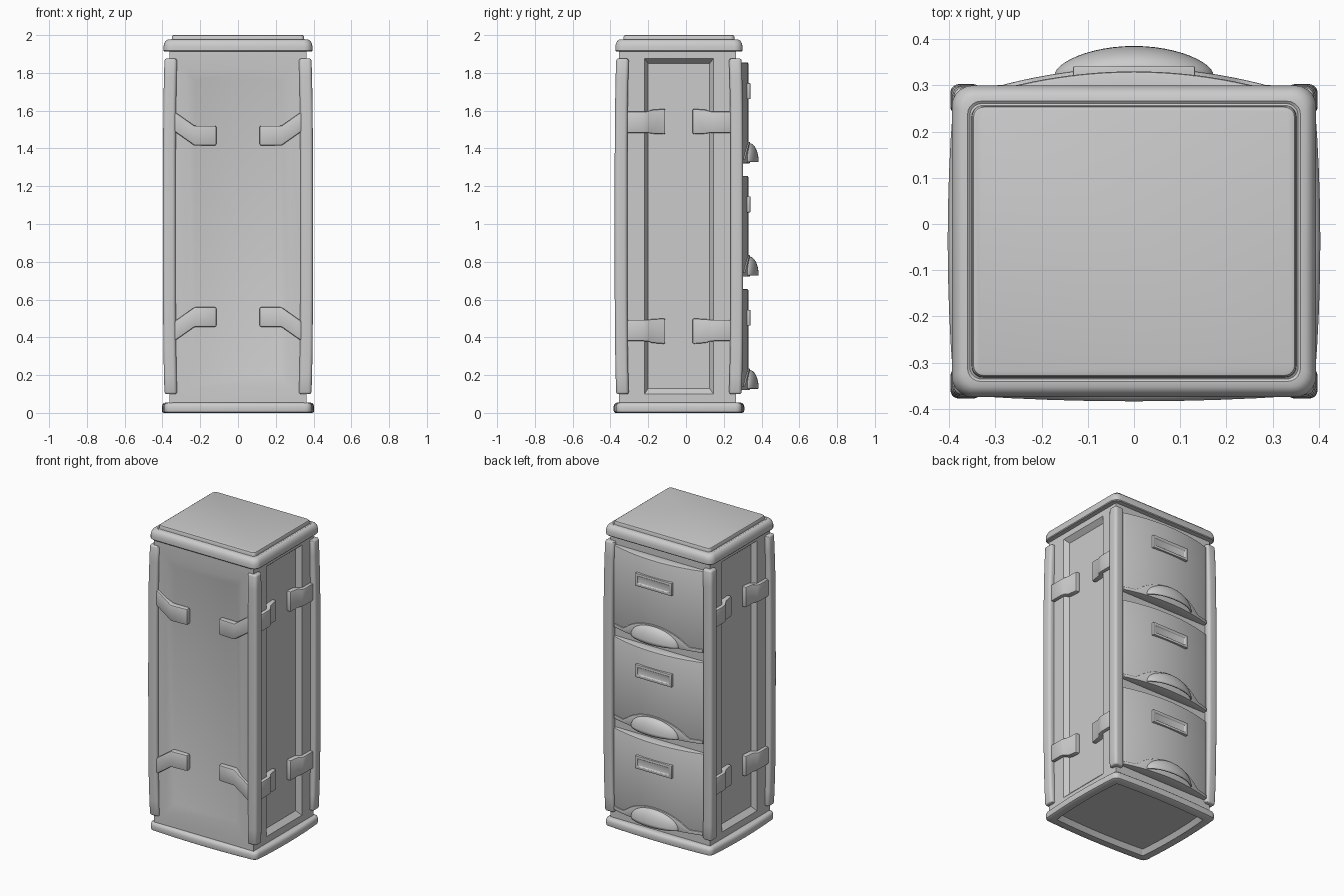
import bpy, bmesh, math
from mathutils import Vector

if "Cube" in bpy.data.objects:
    bpy.data.objects.remove(bpy.data.objects["Cube"])

YC = -0.0375          # middle of the cabinet body in y
ZC = 0.9875           # mirror height of the straps


def finish(name, bm, bevel=0.0, seg=2):
    bmesh.ops.remove_doubles(bm, verts=bm.verts, dist=1e-5)
    bmesh.ops.recalc_face_normals(bm, faces=bm.faces)
    if bevel:
        es = [e for e in bm.edges if e.is_manifold and e.calc_face_angle() > 0.6]
        bmesh.ops.bevel(bm, geom=es, offset=bevel, segments=seg, profile=0.5,
                        affect='EDGES', clamp_overlap=True)
    me = bpy.data.meshes.new(name)
    bm.to_mesh(me)
    bm.free()
    ob = bpy.data.objects.new(name, me)
    bpy.context.collection.objects.link(ob)
    bpy.ops.object.select_all(action='DESELECT')
    ob.select_set(True)
    bpy.context.view_layer.objects.active = ob
    bpy.ops.object.shade_smooth_by_angle(angle=math.radians(35))
    return ob


def loft(bm, rings):
    """Skin a list of closed rings and cap both ends."""
    vs = [[bm.verts.new(p) for p in r] for r in rings]
    n = len(vs[0])
    for a, b in zip(vs, vs[1:]):
        for i in range(n):
            j = (i + 1) % n
            bm.faces.new((a[i], a[j], b[j], b[i]))
    bm.faces.new(vs[0])
    bm.faces.new(vs[-1])


def rounded_ring(cx, cy, hx, hy, r, z, bow=0.0, steps=5, mids=8):
    """Rounded rectangle whose sides can bulge outward."""
    pts = []
    for k, (sx, sy) in enumerate(((1, 1), (-1, 1), (-1, -1), (1, -1))):
        for i in range(steps + 1):
            a = math.pi / 2 * (k + i / steps)
            pts.append(Vector((sx * (hx - r) + r * math.cos(a),
                               sy * (hy - r) + r * math.sin(a), z)))
        nx, ny = ((0, 1), (-1, 0), (0, -1), (1, 0))[k]
        tx, ty = -ny, nx
        half = (hx if nx == 0 else hy) - r
        dist = hy if nx == 0 else hx
        if bow:
            for i in range(1, mids):
                t = 2 * i / mids - 1
                d = dist + bow * (1 - t * t)
                pts.append(Vector((nx * d + tx * t * half, ny * d + ty * t * half, z)))
    return [p + Vector((cx, cy, 0)) for p in pts]


def tray(name, hx, hy, r, profile, bow=0.0):
    bm = bmesh.new()
    loft(bm, [rounded_ring(0, YC, hx - i, hy - i, max(r - i * 0.5, 0.008), z, bow)
              for i, z in profile])
    return finish(name, bm)


def slab(name, sections, place, bevel):
    """Sections (u, z low, z high, inner depth, outer depth) skinned along u."""
    bm = bmesh.new()
    loft(bm, [[place(u, d, z) for d, z in ((d0, zl), (d1, zl), (d1, zh), (d0, zh))]
              for u, zl, zh, d0, d1 in sections])
    return finish(name, bm, bevel)


def box(bm, lo, hi):
    r = bmesh.ops.create_cube(bm, size=1)
    for v in r['verts']:
        v.co = [hi[k] if v.co[k] > 0 else lo[k] for k in range(3)]


def sink(bm, normal, rects):
    """Inset the face with this normal to given rectangles at given levels."""
    bm.normal_update()
    f = max(bm.faces, key=lambda q: q.normal.dot(normal) * q.calc_area())
    ax = [k for k in range(3) if abs(normal[k]) < 0.5]
    dep = 3 - sum(ax)
    for u0, u1, w0, w1, level in rects:
        bmesh.ops.inset_individual(bm, faces=[f], thickness=0.004)
        c = f.calc_center_median()
        for v in f.verts:
            v.co[ax[0]] = u1 if v.co[ax[0]] > c[ax[0]] else u0
            v.co[ax[1]] = w1 if v.co[ax[1]] > c[ax[1]] else w0
            v.co[dep] = level


# Cap and plinth
tray("cap", 0.394, 0.337, 0.045,
     [(0.03, 1.912), (0.004, 1.913), (0, 1.918), (0, 1.94), (0.004, 1.957), (0.012, 1.97),
      (0.022, 1.976), (0.034, 1.977), (0.039, 1.973), (0.043, 1.976), (0.044, 1.992),
      (0.047, 1.998), (0.053, 2.0)])
tray("plinth", 0.391, 0.334, 0.035,
     [(0.075, 0.03), (0.055, 0.0), (0.01, 0.0), (0.002, 0.005), (0, 0.014), (0, 0.034),
      (0.004, 0.046), (0.012, 0.053), (0.025, 0.055)], bow=0.012)

# Carcass with recessed front and side panels
bm = bmesh.new()
box(bm, (-0.362, -0.355, 0.05), (0.362, 0.266, 1.915))
sink(bm, Vector((0, -1, 0)), [(-0.275, 0.275, 0.14, 1.82, -0.355),
                              (-0.225, 0.225, 0.2, 1.76, -0.335)])
for s in (-1, 1):
    sink(bm, Vector((s, 0, 0)), [(-0.22, 0.145, 0.1, 1.875, s * 0.362),
                                 (-0.2, 0.125, 0.13, 1.85, s * 0.332)])
finish("carcass", bm)

# Corner posts, slightly barrelled towards the ends
for sx in (-1, 1):
    for sy in (-1, 1):
        rings = []
        for z, i in ((0.1, 0.008), (0.103, 0.003), (0.11, 0), (0.2, 0), (0.35, 0), (0.6, 0),
                     (ZC, 0), (1.375, 0), (1.625, 0), (1.775, 0), (1.865, 0),
                     (1.872, 0.003), (1.875, 0.008)):
            d = 0.008 * abs((z - ZC) / 0.8875) ** 4
            rings.append(rounded_ring(sx * (0.3635 - d), YC + sy * (0.3065 - d),
                                      0.0335 - i, 0.0335 - i, 0.018 - i, z))
        bm = bmesh.new()
        loft(bm, rings)
        finish("corner_post", bm)

# Straps on the front and the sides, mirrored in both directions
front = [(0.335, 1.488, 1.593, -0.33, -0.372), (0.315, 1.475, 1.58, -0.33, -0.372),
         (0.23, 1.415, 1.52, -0.33, -0.372), (0.115, 1.415, 1.52, -0.33, -0.366)]
side = [(0.275, 1.482, 1.595, 0.33, 0.384), (0.19, 1.482, 1.595, 0.33, 0.384),
        (0.165, 1.482, 1.597, 0.325, 0.38), (0.14, 1.478, 1.605, 0.32, 0.364),
        (0.0725, 1.475, 1.61, 0.32, 0.358)]
for s in (-1, 1):
    for low in (False, True):
        def zz(z, low=low):
            return 2 * ZC - z if low else z
        slab("front_strap", front, lambda u, d, z: (s * u, d, zz(z)), 0.008)
        for t in (-1, 1):
            slab("side_strap", side, lambda u, d, z: (s * d, YC + t * u, zz(z)), 0.008)


# Drawers with bowed fronts
def bow(x):
    return 0.33 - 0.46 * x * x


def back(u, d, z):
    return (u, d, z)


N = 24
for k in range(3):
    z0 = 0.125 + 0.6 * k
    xs = [-0.329 + 0.658 * i / N for i in range(N + 1)]
    slab("drawer_front", [(x, z0, z0 + 0.53, 0.24, bow(x)) for x in xs], back, 0.006)

    # Raised lip swelling around the handle
    def lip(x):
        return z0 + 0.018 + 0.092 * max(0.0, 1 - (x / 0.23) ** 2) ** 0.8
    slab("drawer_lip", [(x * 0.98, z0 - 0.004, lip(x * 0.98), 0.25, bow(x * 0.98) + 0.008)
                        for x in xs], back, 0.003)

    # Cup handle, a hollow quarter dome open below
    bm = bmesh.new()
    U, V = 24, 8
    g = []
    for i in range(U + 1):
        u = math.pi * i / U
        x, s = 0.172 * math.cos(u), math.sin(u)
        g.append([bm.verts.new((x, bow(x) + 0.005 + 0.05 * s * math.cos(v),
                                z0 + 0.003 + 0.1 * s * math.sin(v)))
                  for v in (math.pi / 2 * j / V for j in range(V + 1))])
    for i in range(U):
        for j in range(V):
            bm.faces.new((g[i][j], g[i + 1][j], g[i + 1][j + 1], g[i][j + 1]))
    bmesh.ops.remove_doubles(bm, verts=bm.verts, dist=1e-5)
    bmesh.ops.recalc_face_normals(bm, faces=bm.faces)
    if sum(f.normal.y for f in bm.faces) < 0:
        bmesh.ops.reverse_faces(bm, faces=bm.faces)
    me = bpy.data.meshes.new("handle")
    for f in bm.faces:
        f.smooth = True
    bm.to_mesh(me)
    bm.free()
    handle = bpy.data.objects.new("handle", me)
    bpy.context.collection.objects.link(handle)
    mod = handle.modifiers.new("thickness", 'SOLIDIFY')
    mod.thickness = 0.008
    mod.offset = -1

    # Label holder
    bm = bmesh.new()
    box(bm, (-0.132, 0.305, z0 + 0.337), (0.132, 0.341, z0 + 0.421))
    sink(bm, Vector((0, 1, 0)), [(-0.115, 0.115, z0 + 0.354, z0 + 0.404, 0.341),
                                 (-0.112, 0.112, z0 + 0.357, z0 + 0.401, 0.333)])
    finish("label_holder", bm, 0.003)
